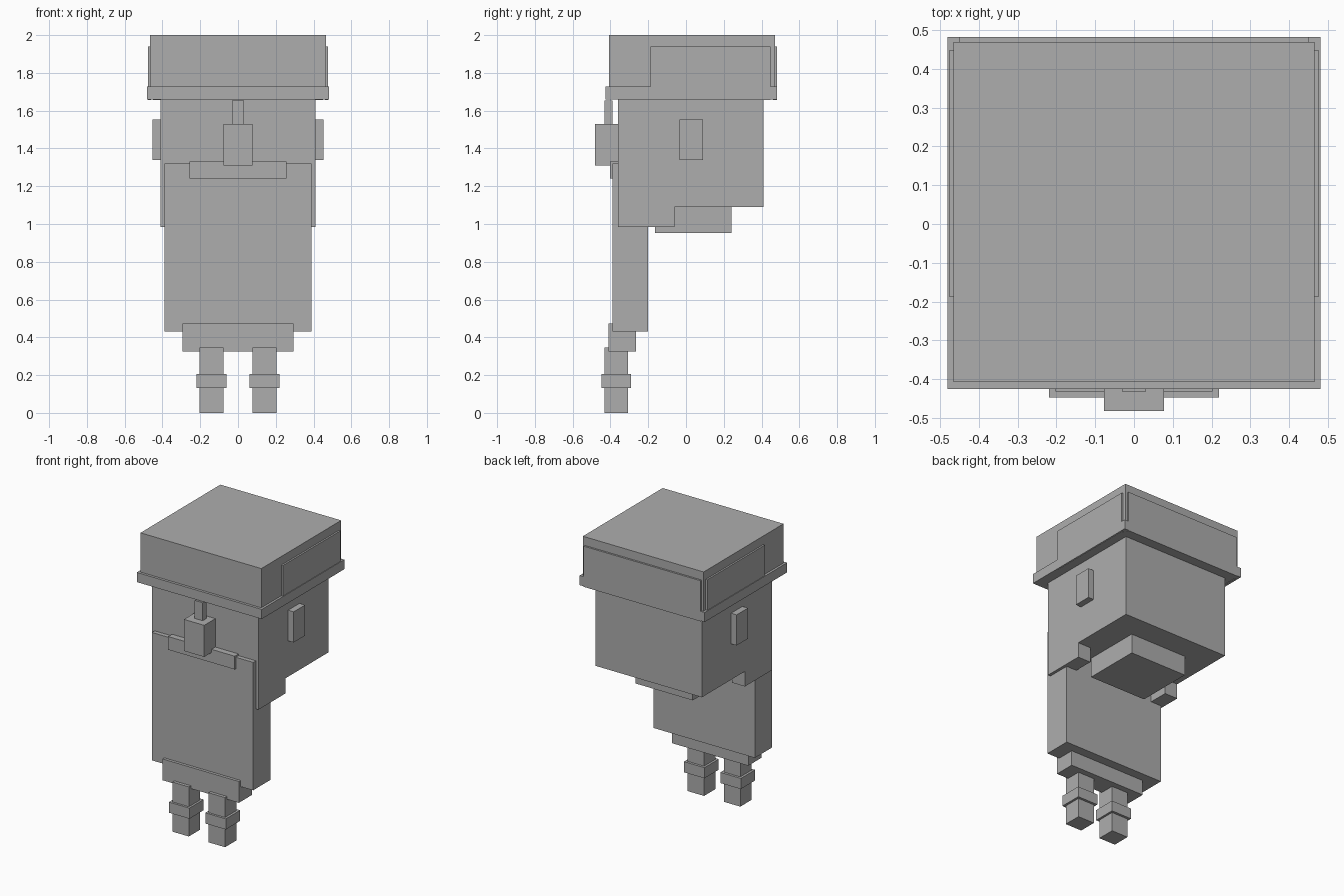
import bpy
import bmesh

if "Cube" in bpy.data.objects:
    bpy.data.objects.remove(bpy.data.objects["Cube"])

grey = bpy.data.materials.new("plain_grey")
grey.diffuse_color = (0.42, 0.42, 0.42, 1)
grey.use_nodes = True
grey.node_tree.nodes["Principled BSDF"].inputs["Base Color"].default_value = grey.diffuse_color


def block(name, xs, ys, zs):
    """Axis-aligned box from its x, y and z ranges."""
    bm = bmesh.new()
    bmesh.ops.create_cube(bm, size=1)
    for v in bm.verts:
        v.co = [r[0] if c < 0 else r[1] for c, r in zip(v.co, (xs, ys, zs))]
    me = bpy.data.meshes.new(name)
    bm.to_mesh(me)
    bm.free()
    me.materials.append(grey)
    ob = bpy.data.objects.new(name, me)
    bpy.context.collection.objects.link(ob)
    return ob


def centred(name, half, ys, zs):
    return block(name, (-half, half), ys, zs)


def pair(name, x0, x1, ys, zs):
    block("right_" + name, (x0, x1), ys, zs)
    block("left_" + name, (-x1, -x0), ys, zs)


# Head and hat
centred("head", 0.41, (-0.36, 0.41), (1.09, 1.68))
centred("hat_crown", 0.465, (-0.408, 0.47), (1.66, 2.0))
centred("hat_brim", 0.481, (-0.426, 0.482), (1.66, 1.727))
centred("hat_back_plate", 0.45, (0.46, 0.483), (1.657, 1.94))
pair("hat_side_plate", 0.46, 0.477, (-0.187, 0.447), (1.657, 1.94))

# Face and head details
pair("ear", 0.40, 0.453, (-0.035, 0.09), (1.34, 1.553))
pair("cheek_flap", 0.31, 0.41, (-0.36, -0.062), (0.985, 1.10))
centred("nose", 0.078, (-0.483, -0.355), (1.31, 1.53))
centred("nose_bridge", 0.031, (-0.432, -0.39), (1.52, 1.655))
centred("chin_pad", 0.22, (-0.163, 0.24), (0.953, 1.10))

# Torso
centred("torso", 0.39, (-0.39, -0.20), (0.43, 1.32))
centred("collar", 0.256, (-0.402, -0.355), (1.24, 1.332))
centred("hips", 0.294, (-0.41, -0.265), (0.325, 0.473))

# Legs with bands
pair("leg", 0.076, 0.203, (-0.432, -0.307), (0, 0.345))
pair("leg_band", 0.061, 0.219, (-0.447, -0.29), (0.133, 0.207))
